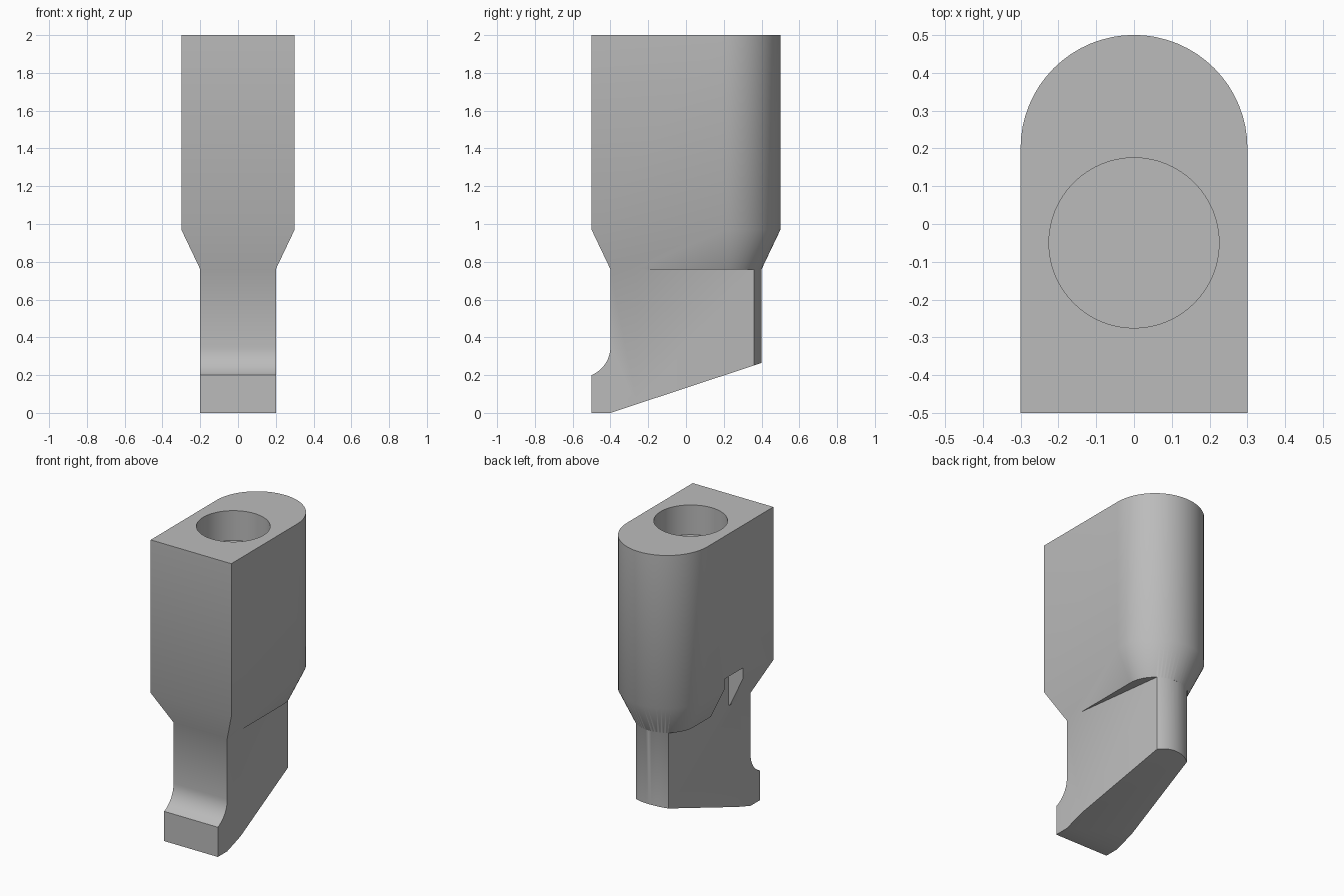
import bpy, bmesh
from math import sin, cos, pi, radians, atan2, sqrt

cube = bpy.data.objects.get("Cube")
if cube:
    bpy.data.objects.remove(cube, do_unlink=True)

steel = bpy.data.materials.new("Grey steel")
steel.use_nodes = True
grey = (0.5, 0.5, 0.5, 1)
steel.diffuse_color = grey
steel.node_tree.nodes["Principled BSDF"].inputs["Base Color"].default_value = grey


def arc(cx, cy, r, start, end, n):
    return [(cx + r * cos(start + (end - start) * i / n),
             cy + r * sin(start + (end - start) * i / n)) for i in range(n + 1)]


def loft(name, rings):
    """Closed solid through matching rings of 3D points."""
    bm = bmesh.new()
    loops = [[bm.verts.new(p) for p in ring] for ring in rings]
    for a, b in zip(loops, loops[1:]):
        for i in range(len(a)):
            j = (i + 1) % len(a)
            bm.faces.new((a[i], a[j], b[j], b[i]))
    bm.faces.new(loops[0][::-1])
    bm.faces.new(loops[-1])
    bmesh.ops.recalc_face_normals(bm, faces=bm.faces)
    mesh = bpy.data.meshes.new(name)
    bm.to_mesh(mesh)
    bm.free()
    mesh.materials.append(steel)
    obj = bpy.data.objects.new(name, mesh)
    bpy.context.collection.objects.link(obj)
    return obj


def prism_z(name, pts, low, high):
    return loft(name, [[(x, y, z) for x, y in pts] for z in (low, high)])


def boolean(target, tool, operation):
    mod = target.modifiers.new(operation.title(), "BOOLEAN")
    mod.operation, mod.object, mod.solver = operation, tool, "EXACT"
    bpy.ops.object.select_all(action="DESELECT")
    bpy.context.view_layer.objects.active = target
    target.select_set(True)
    bpy.ops.object.modifier_apply(modifier=mod.name)
    bpy.data.objects.remove(tool, do_unlink=True)


# Shank: rounded at the back, tapering in below
def shank_ring(inset, z):
    w, front = 0.3 - inset, -0.5 + inset
    outline = [(-w, front), (w, front)] + arc(0, 0.2, w, 0, pi, 32)
    return [(x, y, z) for x, y in outline]


body = loft("tool_body", [shank_ring(0.1, 0.76), shank_ring(0, 0.97), shank_ring(0, 2)])

# Round recess in the top
recess = prism_z("recess_cutter", arc(0, -0.05, 0.225, 0, 2 * pi * 63 / 64, 63), 1.8, 2.2)
boolean(body, recess, "DIFFERENCE")

# Notch in the right flank
notch = prism_z("notch_cutter", [(-0.4, -0.18), (-0.14, -0.18), (-0.14, 0.02), (-0.4, 0.02)], 0.6, 1.04)
boolean(body, notch, "DIFFERENCE")

# Foot: plan narrows to the back, side profile gives the toe and sloping sole
half_back = atan2(0.16, 0.12)
plan = [(-0.2, -0.26), (-0.2, -0.6), (0.2, -0.6), (0.2, -0.26)]
plan += arc(0, 0.2, 0.2, half_back, pi - half_back, 12)
foot = prism_z("foot", plan, -0.1, 1.2)

r = 0.1625
side = [(-0.4, 1.15), (0.45, 1.15), (0.45, 0.281), (-0.4, 0), (-0.5, 0)]
side += arc(-0.4 - r, 0.35, r, -atan2(0.15, r - 0.1), 0, 12)
profile = loft("foot_profile", [[(x, y, z) for y, z in side] for x in (-0.5, 0.5)])
boolean(foot, profile, "INTERSECT")
boolean(body, foot, "UNION")

bpy.ops.object.select_all(action="DESELECT")
body.select_set(True)
bpy.context.view_layer.objects.active = body
bpy.ops.object.shade_smooth_by_angle(angle=radians(30))
